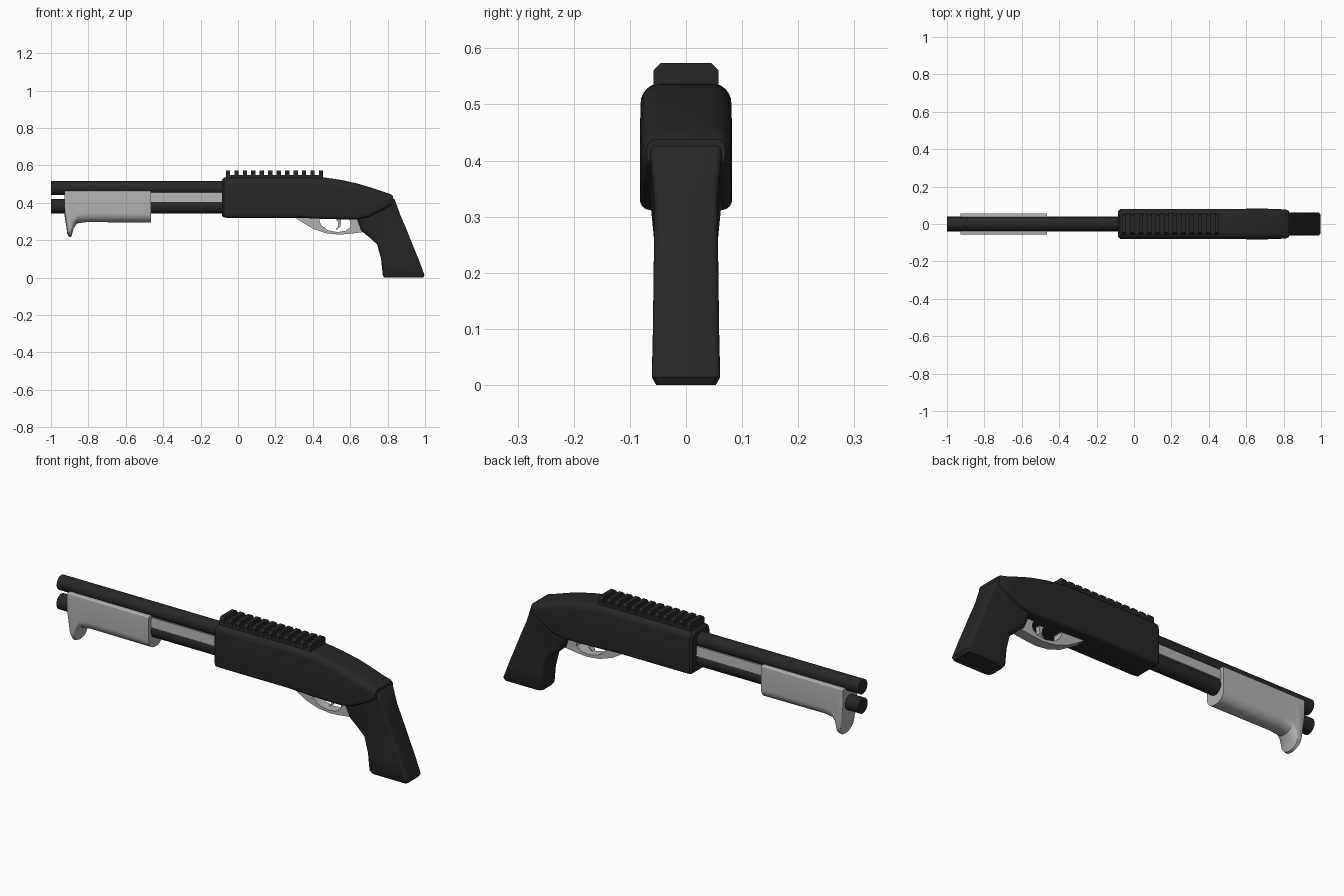
import bpy, bmesh, math
from mathutils import Matrix

if "Cube" in bpy.data.objects:
    bpy.data.objects.remove(bpy.data.objects["Cube"])


def material(name, v):
    m = bpy.data.materials.new(name)
    m.diffuse_color = (v, v, v, 1)
    m.use_nodes = True
    m.node_tree.nodes["Principled BSDF"].inputs["Base Color"].default_value = m.diffuse_color
    return m


DARK = material("dark_polymer", 0.02)
GREY = material("light_grey", 0.45)


def finish(name, bm, mat, angle=35):
    bmesh.ops.recalc_face_normals(bm, faces=bm.faces)
    me = bpy.data.meshes.new(name)
    bm.to_mesh(me)
    bm.free()
    me.materials.append(mat)
    ob = bpy.data.objects.new(name, me)
    bpy.context.collection.objects.link(ob)
    bpy.ops.object.select_all(action='DESELECT')
    ob.select_set(True)
    bpy.context.view_layer.objects.active = ob
    bpy.ops.object.shade_smooth_by_angle(angle=math.radians(angle))
    return ob


def loft(name, rings, mat, angle=35):
    """Skin equal-length rings of points and cap both ends."""
    bm = bmesh.new()
    vs = [[bm.verts.new(p) for p in r] for r in rings]
    n = len(vs[0])
    for a, b in zip(vs, vs[1:]):
        for i in range(n):
            j = (i + 1) % n
            bm.faces.new((a[i], a[j], b[j], b[i]))
    bm.faces.new(vs[0])
    bm.faces.new(vs[-1])
    return finish(name, bm, mat, angle)


def rounded(w, lo, hi, r_lo, r_hi, n=6):
    """Rounded rectangle, half width w, from lo to hi, as (y, v) pairs."""
    pts = []
    for sy, v, sv, r, a0 in ((1, lo, 1, r_lo, -90), (1, hi, -1, r_hi, 0),
                             (-1, hi, -1, r_hi, 90), (-1, lo, 1, r_lo, 180)):
        for k in range(n + 1):
            a = math.radians(a0 + 90 * k / n)
            pts.append((sy * (w - r) + r * math.cos(a), v + sv * r + r * math.sin(a)))
    return pts


def tube(name, x0, x1, z, r, mat):
    bm = bmesh.new()
    bmesh.ops.create_cone(bm, cap_ends=True, segments=32, radius1=r, radius2=r, depth=x1 - x0,
                          matrix=Matrix.Translation(((x0 + x1) / 2, 0, z)) @ Matrix.Rotation(math.pi / 2, 4, 'Y'))
    return finish(name, bm, mat)


def prism(name, outline, x0, x1, mat):
    return loft(name, [[(x, y, z) for y, z in outline] for x in (x0, x1)], mat, 20)


# Barrel and magazine tube
tube("barrel", -1.0, 0.0, 0.479, 0.037, DARK)
tube("magazine_tube", -1.0, 0.0, 0.382, 0.039, DARK)

# Action bars either side, between the two tubes
for s, side in ((-1, "right"), (1, "left")):
    prism("action_bar_" + side, [(s * 0.022, 0.405), (s * 0.039, 0.405), (s * 0.036, 0.455), (s * 0.022, 0.455)],
          -0.5, -0.05, GREY)

# Sliding fore-end with a downward hand stop at the front
stations = [(-0.927, 0.33), (-0.92, 0.285), (-0.912, 0.23), (-0.903, 0.216), (-0.89, 0.22),
            (-0.88, 0.262), (-0.86, 0.29), (-0.81, 0.297), (-0.465, 0.295)]
loft("fore_end", [[(x, y, z) for y, z in rounded(0.057, zb, 0.465, 0.05, 0.006, 8)]
                  for x, zb in stations], GREY)

# Receiver, sloping down to the rear
body = [(-0.085, 0.330, 0.525, 0.070), (-0.075, 0.321, 0.535, 0.079), (-0.05, 0.320, 0.537, 0.081),
        (0.33, 0.320, 0.538, 0.081), (0.46, 0.314, 0.536, 0.081), (0.55, 0.312, 0.523, 0.081),
        (0.64, 0.312, 0.503, 0.082), (0.70, 0.325, 0.485, 0.082), (0.77, 0.360, 0.462, 0.080),
        (0.815, 0.385, 0.447, 0.077), (0.828, 0.395, 0.438, 0.070)]
loft("receiver", [[(x, y, z) for y, z in rounded(w, lo, hi, min(0.018, (hi - lo) * 0.3), min(0.036, (hi - lo) * 0.4))]
                  for x, lo, hi, w in body], DARK)

# Pistol grip: front point, back point and half width of each section
grip = [((0.62, 0.40), (0.805, 0.448), 0.066), ((0.635, 0.32), (0.838, 0.417), 0.064),
        ((0.66, 0.25), (0.868, 0.335), 0.057), ((0.705, 0.213), (0.900, 0.26), 0.057),
        ((0.744, 0.178), (0.932, 0.18), 0.058), ((0.765, 0.10), (0.965, 0.10), 0.059),
        ((0.774, 0.014), (0.997, 0.014), 0.061), ((0.782, 0.0), (0.99, 0.0), 0.053)]
rings = []
for (fx, fz), (bx, bz), w in grip:
    rings.append([(fx + (bx - fx) * t, y, fz + (bz - fz) * t)
                  for y, t in [(y, v / 0.2) for y, v in rounded(w, 0, 0.2, 0.024, 0.012, 4)]])
loft("pistol_grip", rings, DARK)

# Accessory rail: base strip and chamfered teeth
prism("rail_base", [(-0.058, 0.525), (0.058, 0.525), (0.058, 0.549), (-0.058, 0.549)], -0.065, 0.455, DARK)
tooth = [(-0.058, 0.54), (0.058, 0.54), (0.058, 0.561), (0.045, 0.574), (-0.045, 0.574), (-0.058, 0.561)]
for i in range(12):
    x = -0.065 + i * 0.0452
    prism("rail_tooth_%d" % (i + 1), tooth, x, x + 0.023, DARK)


# Trigger guard: a closed loop between an outer and an inner outline
outer = [(0.30, 0.325), (0.34, 0.298), (0.40, 0.262), (0.47, 0.238), (0.54, 0.230), (0.60, 0.235),
         (0.665, 0.243), (0.68, 0.29), (0.67, 0.335), (0.50, 0.335), (0.38, 0.335)]
inner = [(0.437, 0.314), (0.437, 0.300), (0.445, 0.280), (0.48, 0.254), (0.53, 0.244), (0.575, 0.250),
         (0.600, 0.270), (0.603, 0.295), (0.592, 0.314), (0.52, 0.318), (0.46, 0.318)]
bm = bmesh.new()
hw = 0.026
loops = [[bm.verts.new((x, y, z)) for x, z in pts]
         for pts, y in ((outer, -hw), (outer, hw), (inner, hw), (inner, -hw))]
for a, b in zip(loops, loops[1:] + loops[:1]):
    for i in range(len(outer)):
        j = (i + 1) % len(outer)
        bm.faces.new((a[i], a[j], b[j], b[i]))
finish("trigger_guard", bm, GREY)

# Curved trigger
blade = [(0.515, 0.325, 0.55), (0.533, 0.300, 0.552), (0.536, 0.275, 0.548), (0.522, 0.258, 0.530)]
loft("trigger", [[(x0, -0.012, z), (x1, -0.012, z), (x1, 0.012, z), (x0, 0.012, z)]
                 for x0, z, x1 in blade], GREY)
